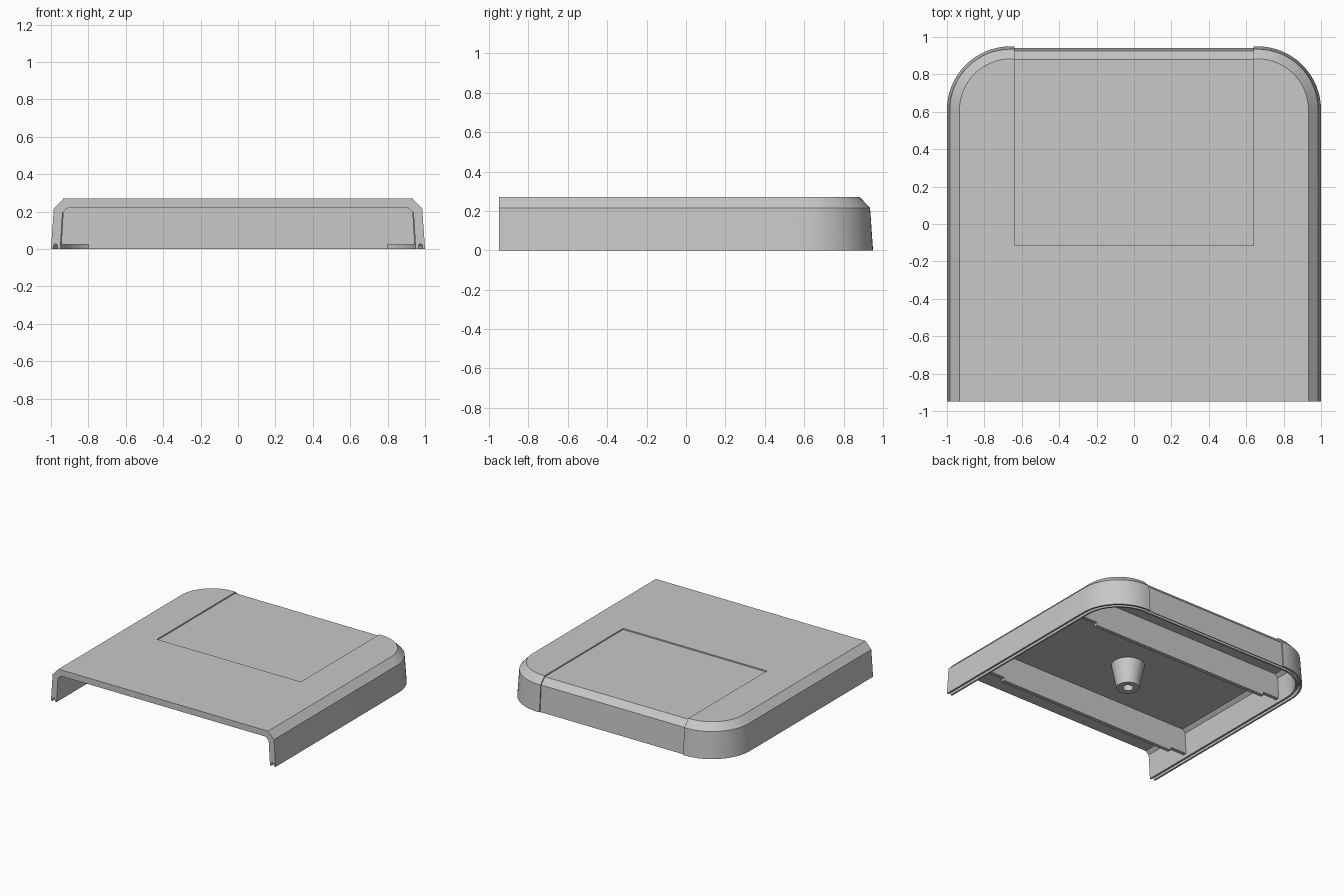
import bpy
import bmesh
from math import sin, cos, pi

if "Cube" in bpy.data.objects:
    bpy.data.objects.remove(bpy.data.objects["Cube"], do_unlink=True)

grey = bpy.data.materials.new("plain grey plastic")
grey.use_nodes = True
COLOUR = (0.58, 0.58, 0.58, 1)
grey.diffuse_color = COLOUR
grey.node_tree.nodes["Principled BSDF"].inputs["Base Color"].default_value = COLOUR

FRONT, BACK = -0.95, 0.95
RADIUS = 0.34
STEPS = 16


def make_object(name, bm):
    bmesh.ops.recalc_face_normals(bm, faces=bm.faces)
    mesh = bpy.data.meshes.new(name)
    bm.to_mesh(mesh)
    bm.free()
    mesh.materials.append(grey)
    obj = bpy.data.objects.new(name, mesh)
    bpy.context.collection.objects.link(obj)
    return obj


def activate(obj):
    bpy.ops.object.select_all(action="DESELECT")
    obj.select_set(True)
    bpy.context.view_layer.objects.active = obj


def smooth(obj):
    activate(obj)
    bpy.ops.object.shade_smooth_by_angle(angle=pi / 6)


def outline(inset):
    """U-shaped path: open at the front, two rounded corners at the back."""
    r = RADIUS - inset
    cx, cy = 1 - RADIUS, BACK - RADIUS
    arc = [(cx + r * cos(i / STEPS * pi / 2), cy + r * sin(i / STEPS * pi / 2))
           for i in range(STEPS + 1)]
    half = [(1 - inset, FRONT)] + arc
    return half + [(-x, y) for x, y in reversed(half)]


def prism(name, profile, place, depth):
    """Extrude a flat polygon; place() maps its 2D points into space."""
    bm = bmesh.new()
    face = bm.faces.new([bm.verts.new(place(a, b)) for a, b in profile])
    result = bmesh.ops.extrude_face_region(bm, geom=[face])
    moved = [v for v in result["geom"] if isinstance(v, bmesh.types.BMVert)]
    bmesh.ops.translate(bm, verts=moved, vec=depth)
    return make_object(name, bm)


# Cover shell: wall section (inset, height) from ceiling, past the lip groove, to the top
section = [(0.09, 0.22), (0.062, 0.195), (0.05, 0),
           (0.036, 0), (0.036, 0.016), (0.030, 0.026), (0.020, 0.026),
           (0.014, 0.016), (0.014, 0),
           (0, 0), (0.015, 0.215), (0.067, 0.27)]
bm = bmesh.new()
rings = [[bm.verts.new((x, y, z)) for x, y in outline(d)] for d, z in section]
for a, b in zip(rings, rings[1:]):
    for i in range(len(a) - 1):
        bm.faces.new((a[i], a[i + 1], b[i + 1], b[i]))
bm.faces.new(rings[0])
bm.faces.new(rings[-1])
bm.faces.new([r[0] for r in rings] + [r[-1] for r in reversed(rings)])
shell = make_object("cover_shell", bm)

# Shallow recessed door area over the top and down the back wall
cut_profile = [(-0.115, 0.26), (0.88, 0.26), (0.926, 0.211), (0.941, -0.01),
               (1.1, -0.01), (1.1, 0.4), (-0.115, 0.4)]
cutter = prism("door_recess_cutter", cut_profile,
               lambda y, z: (-0.64, y, z), (1.28, 0, 0))
cutter.hide_render = True
cut = shell.modifiers.new("door_recess", "BOOLEAN")
cut.operation = "DIFFERENCE"
cut.solver = "EXACT"
cut.object = cutter
activate(shell)
bpy.ops.object.modifier_apply(modifier=cut.name)
bpy.data.objects.remove(cutter, do_unlink=True)
smooth(shell)

# Two cross ribs under the ceiling, deeper in the middle than at their ends
half_rib = [(0.8, 0), (0.8, 0.025), (0.945, 0.025), (0.935, 0.2), (0.905, 0.23)]
rib_profile = half_rib + [(-x, z) for x, z in reversed(half_rib)]
for name, y in (("front_rib", -0.53), ("back_rib", 0.53)):
    prism(name, rib_profile, lambda x, z: (x, y - 0.03, z), (0, 0.03, 0))

# Tapered screw boss with a blind hole, hanging from the ceiling
boss_section = [(0.125, 0.23), (0.085, 0.03), (0.04, 0.03), (0.04, 0.15)]
SIDES = 32
bm = bmesh.new()
rings = [[bm.verts.new((r * cos(2 * pi * i / SIDES),
                        -0.07 + r * sin(2 * pi * i / SIDES), z))
          for i in range(SIDES)] for r, z in boss_section]
for a, b in zip(rings, rings[1:]):
    for i in range(SIDES):
        j = (i + 1) % SIDES
        bm.faces.new((a[i], a[j], b[j], b[i]))
bm.faces.new(rings[0])
bm.faces.new(rings[-1])
smooth(make_object("screw_boss", bm))
